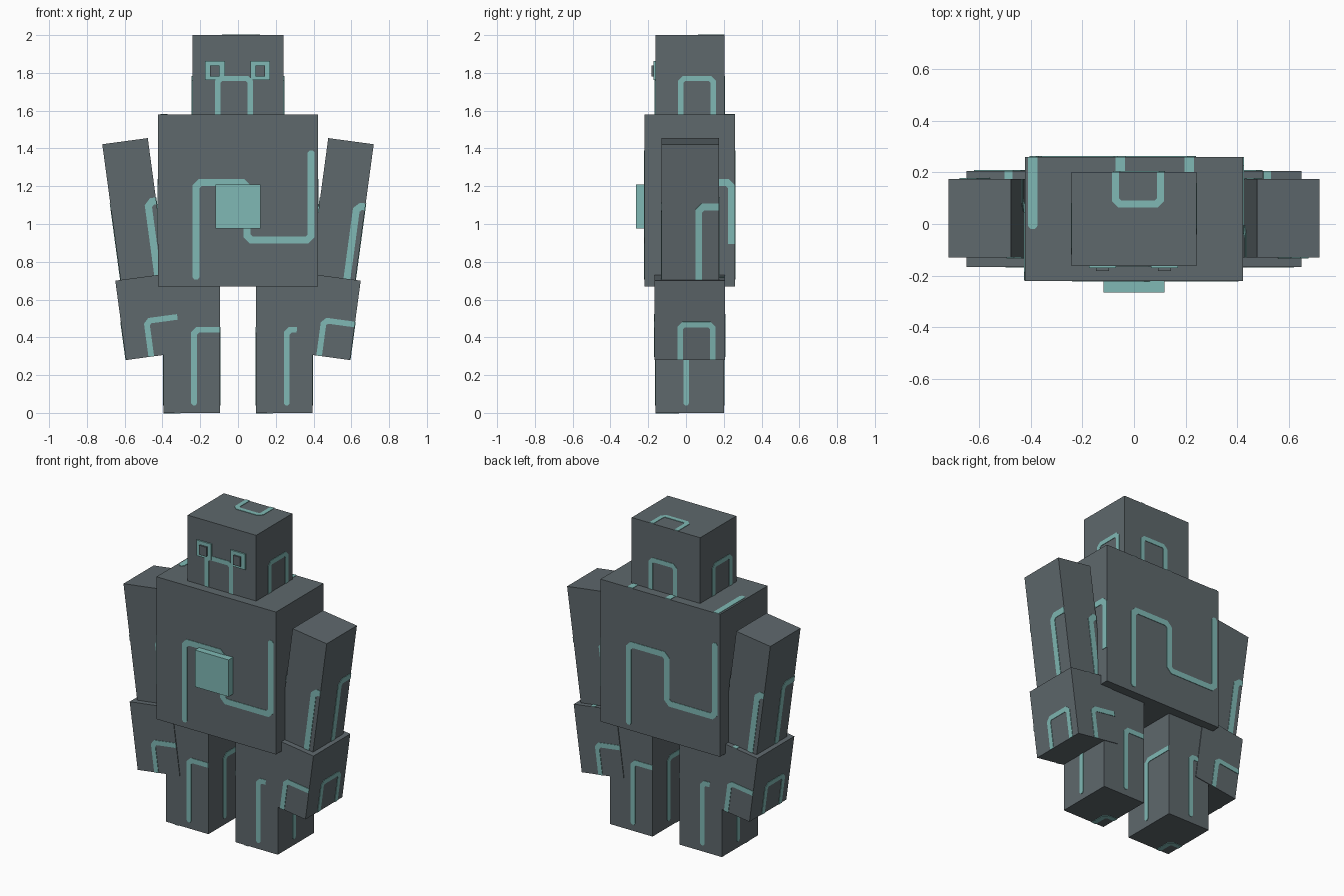
import bpy, bmesh, math
from mathutils import Vector, Matrix

if "Cube" in bpy.data.objects:
    bpy.data.objects.remove(bpy.data.objects["Cube"])


def material(name, rgb):
    m = bpy.data.materials.new(name)
    m.diffuse_color = (*rgb, 1)
    m.use_nodes = True
    m.node_tree.nodes["Principled BSDF"].inputs["Base Color"].default_value = m.diffuse_color
    return m


STONE = material("dark_stone", (0.112, 0.138, 0.150))
TEAL = material("glowing_teal", (0.215, 0.485, 0.460))


def add_strip(bm, frame, path, width, taper):
    """Thin raised stripe with cut corners, drawn along a path on one face."""
    origin, u, v = frame
    n = u.cross(v)
    path = [Vector(p) for p in path]
    pts = [path[0]]
    for a, b, c in zip(path, path[1:], path[2:]):       # cut each corner
        pts += [b + (a - b).normalized() * width * 0.6,
                b + (c - b).normalized() * width * 0.6]
    pts.append(path[-1])
    half = [width / 2] * len(pts)
    if taper[0]:
        pts.insert(1, pts[0] + (pts[1] - pts[0]).normalized() * width * 0.35)
        half.insert(0, width * 0.22)
    if taper[1]:
        pts.insert(-1, pts[-1] + (pts[-2] - pts[-1]).normalized() * width * 0.35)
        half.append(width * 0.22)
    left, right = [], []
    for i, p in enumerate(pts):
        d0 = (p - pts[i - 1]).normalized() if i else (pts[1] - p).normalized()
        d1 = (pts[i + 1] - p).normalized() if i < len(pts) - 1 else d0
        n0, n1 = Vector((-d0.y, d0.x)), Vector((-d1.y, d1.x))
        m = (n0 + n1).normalized()
        off = m * (half[i] / m.dot(n0))
        left.append(p + off)
        right.append(p - off)

    def vert(p, h):
        return bm.verts.new(origin + u * p.x + v * p.y + n * h)

    lt, rt = [vert(p, 0.003) for p in left], [vert(p, 0.003) for p in right]
    lb, rb = [vert(p, 0) for p in left], [vert(p, 0) for p in right]
    new = [bm.faces.new((rt[i], rt[i + 1], lt[i + 1], lt[i]))
           for i in range(len(pts) - 1)]
    top, low = rt + lt[::-1], rb + lb[::-1]
    for i in range(len(top)):
        j = (i + 1) % len(top)
        new.append(bm.faces.new((low[i], low[j], top[j], top[i])))
    for f in new:
        f.material_index = 1


def block(name, size, base, stripes=(), width=0.037, tilt=0, mats=(STONE, TEAL)):
    """Box standing on its base point; stripes = (faces, path, taper) entries.
    Stripe paths are measured from the lower left corner of each face."""
    w, d, h = size
    bm = bmesh.new()
    bmesh.ops.create_cube(bm, size=1, matrix=Matrix.Translation((0, 0, h / 2))
                          @ Matrix.Diagonal((w, d, h, 1)))
    X, Y, Z = Vector((1, 0, 0)), Vector((0, 1, 0)), Vector((0, 0, 1))
    frames = {
        "front": (Vector((-w / 2, -d / 2, 0)), X, Z),
        "right": (Vector((w / 2, -d / 2, 0)), Y, Z),
        "back": (Vector((w / 2, d / 2, 0)), -X, Z),
        "left": (Vector((-w / 2, d / 2, 0)), -Y, Z),
        "top": (Vector((-w / 2, -d / 2, h)), X, Y),
        "bottom": (Vector((-w / 2, d / 2, 0)), X, -Y),
    }
    for faces, path, taper in stripes:
        for f in faces.split():
            add_strip(bm, frames[f], path, width, taper)
    me = bpy.data.meshes.new(name)
    bm.to_mesh(me)
    bm.free()
    for m in mats:
        me.materials.append(m)
    ob = bpy.data.objects.new(name, me)
    ob.matrix_world = Matrix.Translation(base) @ Matrix.Rotation(math.radians(tilt), 4, "Y")
    bpy.context.collection.objects.link(ob)
    return ob


BOTH, START, NONE = (1, 1), (1, 0), (0, 0)

# Torso with winding stripes
block("torso", (0.845, 0.48, 0.91), (0, 0.02, 0.67), [
    ("front back", [(0.2, 0.035), (0.2, 0.55), (0.47, 0.55), (0.47, 0.245),
                    (0.81, 0.245), (0.81, 0.72)], BOTH),
    ("right left", [(0.2, 0.035), (0.2, 0.55), (0.461, 0.55), (0.461, 0.225)], START),
    ("top", [(0.03, 0.2), (0.03, 0.48)], START),
    ("top", [(0.37, 0.4), (0.37, 0.48)], NONE),
    ("top", [(0.637, 0.4), (0.637, 0.48)], NONE),
])
block("chest_plate", (0.238, 0.045, 0.235), (0, -0.2425, 0.975), mats=(TEAL,))

# Head with arch stripes
ARCH = [(0.135, 0), (0.135, 0.19), (0.307, 0.19), (0.307, 0)]
block("head", (0.484, 0.365, 0.42), (0, 0.02, 1.58), [
    ("front right back left", ARCH, NONE),
    ("top", [(0.17, 0.365), (0.17, 0.24), (0.345, 0.24), (0.345, 0.365)], NONE),
], width=0.028)

# Eyes
for side, x in (("left", -0.122), ("right", 0.118)):
    block(side + "_eye", (0.104, 0.009, 0.1), (x, -0.167, 1.763), mats=(TEAL,))
    block(side + "_pupil", (0.05, 0.014, 0.06), (x, -0.175, 1.78), mats=(STONE,))

# Legs and tilted two-part arms
for side, s in (("left", -1), ("right", 1)):
    block(side + "_leg", (0.3, 0.364, 0.67), (s * 0.245, 0.02, 0), [
        ("front back", [(0.163, 0.04), (0.163, 0.44), (0.3, 0.44)], START),
        ("right left", [(0.163, 0.04), (0.163, 0.44), (0.364, 0.44)], START),
        ("bottom", [(0.075, 0.364), (0.075, 0.255), (0, 0.255)], NONE),
    ], width=0.031)

    tilt = s * 7.7
    joint = Vector((s * 0.501, 0.022, 0.72))
    block(side + "_upper_arm", (0.243, 0.305, 0.725), joint, [
        ("front back", [(0.198, 0), (0.198, 0.39), (0.243, 0.39)], NONE),
        ("right left", [(0.198, 0), (0.198, 0.39), (0.305, 0.39)], NONE),
    ], tilt=tilt)

    up = Matrix.Rotation(math.radians(tilt), 3, "Y") @ Vector((0, 0, 1))
    base = joint - up * 0.424
    base.y = 0.02
    block(side + "_forearm", (0.3, 0.372, 0.424), base, [
        ("front back", [(0.135, 0), (0.135, 0.19), (0.3, 0.19)], NONE),
        ("right left", ARCH, NONE),
        ("top", [(0.165, 0.24), (0.165, 0.372)], NONE),
    ], width=0.03, tilt=tilt)
